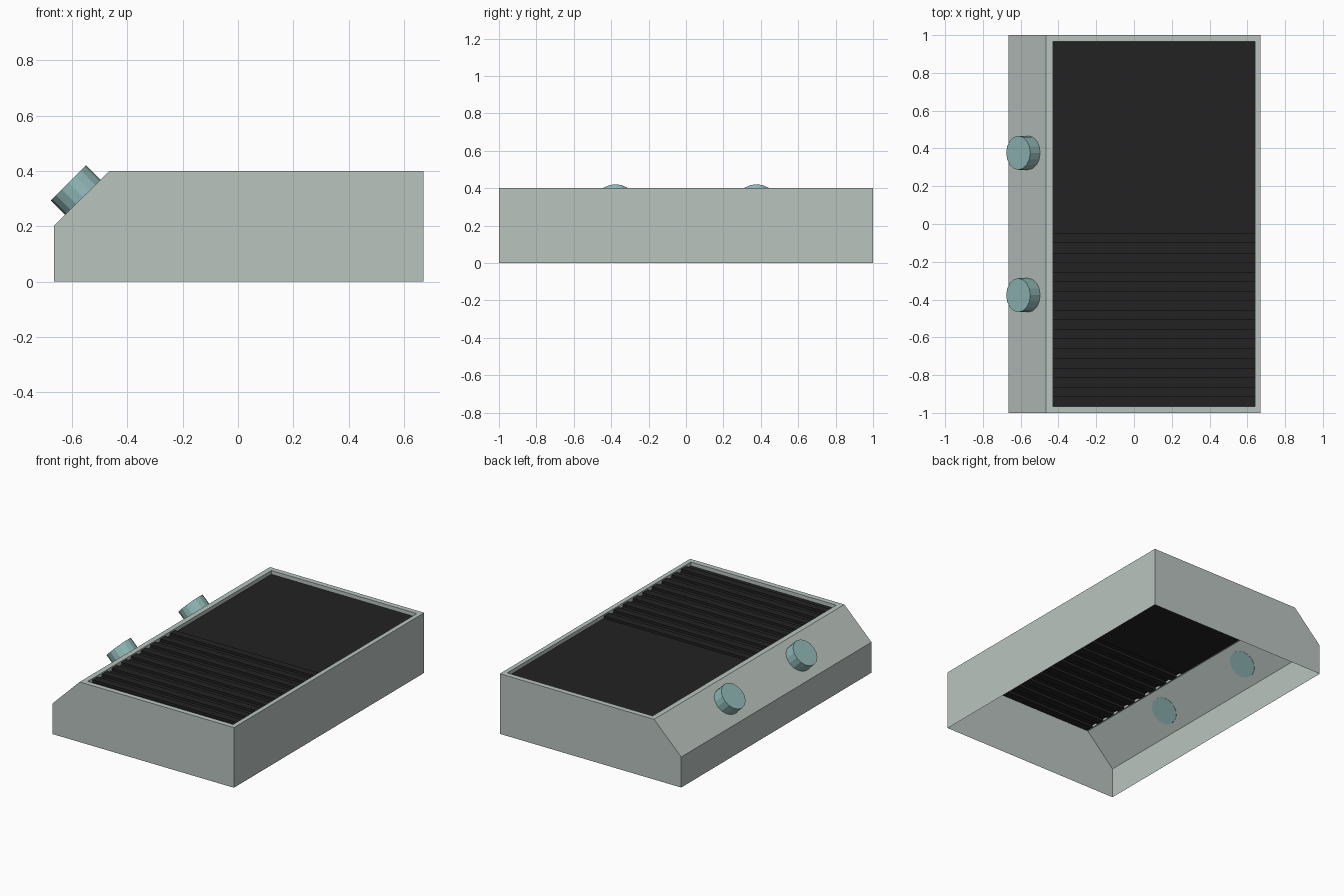
import bpy, bmesh, math
from mathutils import Vector

if "Cube" in bpy.data.objects:
    bpy.data.objects.remove(bpy.data.objects["Cube"])


def material(name, rgb):
    m = bpy.data.materials.new(name)
    m.diffuse_color = (*rgb, 1)
    m.use_nodes = True
    m.node_tree.nodes["Principled BSDF"].inputs["Base Color"].default_value = m.diffuse_color
    return m


GREY = material("grey_green_metal", (0.49, 0.55, 0.52))
BLACK = material("black_grill", (0.016, 0.016, 0.016))
TEAL = material("pale_teal_knob", (0.29, 0.50, 0.49))


def finish(name, bm, mat):
    me = bpy.data.meshes.new(name)
    bm.to_mesh(me)
    bm.free()
    me.materials.append(mat)
    ob = bpy.data.objects.new(name, me)
    bpy.context.collection.objects.link(ob)
    return ob


def sheet(bm, profile, axis_pairs):
    """Sweep an open profile of points between two offsets."""
    a, b = axis_pairs
    rows = [[bm.verts.new(p + o) for p in profile] for o in (a, b)]
    for i in range(len(profile) - 1):
        bm.faces.new((rows[0][i], rows[0][i + 1], rows[1][i + 1], rows[1][i]))
    return rows


X0, X1, Y1 = -0.43, 0.64, 0.965   # opening in the top
LEVEL, RIB = 0.375, 0.391         # grill heights

# Open-bottomed housing with sloped control side
bm = bmesh.new()
profile = [Vector((x, 0, z)) for x, z in
           [(-0.665, 0), (-0.665, 0.203), (-0.465, 0.4), (0.67, 0.4), (0.67, 0)]]
rows = sheet(bm, profile, (Vector((0, -1, 0)), Vector((0, 1, 0))))
bm.faces.new(rows[0][::-1])
bm.faces.new(rows[1])
bm.faces.ensure_lookup_table()
# Replace the top face by a rim and a shallow lip
top = next(f for f in bm.faces if all(abs(v.co.z - 0.4) < 1e-5 for v in f.verts))
outer = list(top.verts)
bmesh.ops.delete(bm, geom=[top], context='FACES_ONLY')


def ring(z):
    return [bm.verts.new((X0 if v.co.x < 0 else X1, math.copysign(Y1, v.co.y), z))
            for v in outer]


loops = [outer, ring(0.4), ring(LEVEL)]
for a, b in zip(loops, loops[1:]):
    for i in range(4):
        j = (i + 1) % 4
        bm.faces.new((a[i], a[j], b[j], b[i]))
bmesh.ops.recalc_face_normals(bm, faces=bm.faces)
if next(f for f in bm.faces if f.calc_center_median().x > 0.669).normal.x < 0:
    bmesh.ops.reverse_faces(bm, faces=bm.faces)
finish("housing", bm, GREY)

# Cooking plate: square ribs on the front half, flat on the back half
bm = bmesh.new()
step = Y1 / 19
points = []
for k in range(19):
    z = RIB if k % 2 else LEVEL
    points += [Vector((0, -Y1 + k * step, z)), Vector((0, -Y1 + (k + 1) * step, z))]
points.append(Vector((0, Y1, LEVEL)))
sheet(bm, points, (Vector((X1, 0, 0)), Vector((X0, 0, 0))))
bmesh.ops.remove_doubles(bm, verts=bm.verts, dist=1e-5)
bmesh.ops.recalc_face_normals(bm, faces=bm.faces)
if sum(f.normal.z for f in bm.faces) < 0:
    bmesh.ops.reverse_faces(bm, faces=bm.faces)
finish("ribbed_grill_plate", bm, BLACK)

# Two control knobs standing on the slope
normal = Vector((-0.197, 0, 0.2)).normalized()
for side, y in (("front", -0.377), ("back", 0.377)):
    bm = bmesh.new()
    bmesh.ops.create_cone(bm, cap_ends=True, segments=16,
                          radius1=0.09, radius2=0.09, depth=0.075)
    ob = finish(side + "_control_knob", bm, TEAL)
    ob.rotation_euler = (0, -math.pi / 4, 0)
    ob.location = Vector((-0.56, y, 0.304)) + normal * 0.0375
